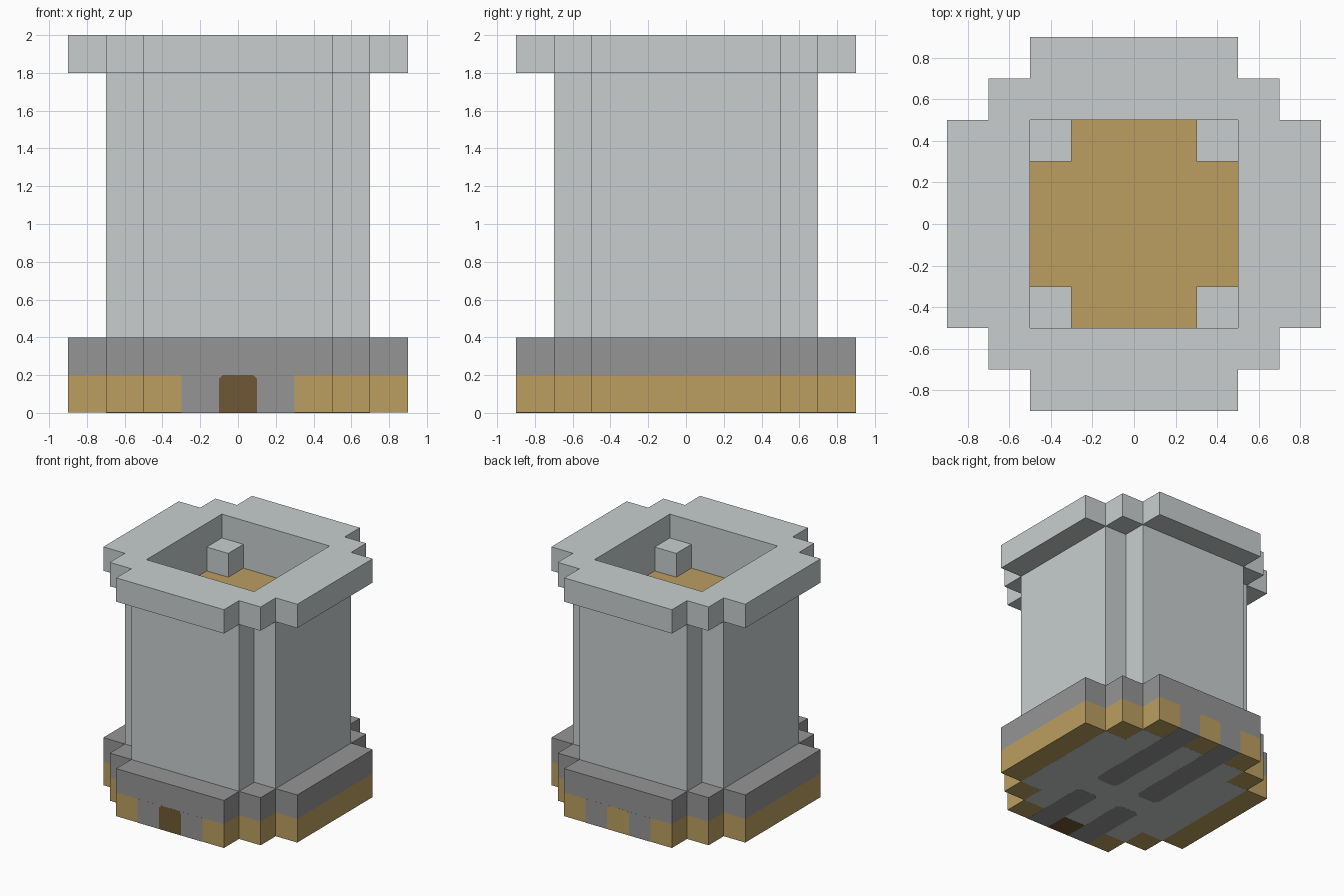
import bpy
import bmesh
from math import pi
from mathutils import Matrix

old = bpy.data.objects.get("Cube")
if old:
    bpy.data.objects.remove(old, do_unlink=True)


def material(name, rgb):
    mat = bpy.data.materials.new(name)
    mat.use_nodes = True
    linear = [((c / 255 + 0.055) / 1.055) ** 2.4 for c in rgb]
    mat.diffuse_color = (*linear, 1)
    mat.node_tree.nodes["Principled BSDF"].inputs["Base Color"].default_value = (*linear, 1)
    return mat


PALE = material("pale_stone", (200, 206, 207))
GREY = material("mid_grey_stone", (149, 149, 149))
TAN = material("tan_earth", (187, 159, 97))
DARK = material("dark_wood", (112, 89, 54))


def rect(x0, x1, y0, y1):
    return [(x0, y0), (x1, y0), (x1, y1), (x0, y1)]


def clipped(x0, x1, y0, y1, c):
    """Rectangle whose two corners at the y1 end are clipped."""
    d = c if y1 > y0 else -c
    return [(x0, y0), (x1, y0), (x1, y1 - d), (x1 - c, y1), (x0 + c, y1), (x0, y1 - d)]


def stepped(quarter):
    """Full outline from the corner points of one quarter, by mirroring."""
    pts = quarter + [(-x, y) for x, y in reversed(quarter)]
    return pts + [(-x, -y) for x, y in pts]


def prism(name, outline, z0, z1, mat, hole=None, turn=None):
    """Extrude an outline, optionally with a hole through it."""
    bm = bmesh.new()
    edges = []
    for loop in [outline] + ([hole] if hole else []):
        vs = [bm.verts.new((x, y, z0)) for x, y in loop]
        edges += [bm.edges.new((vs[i - 1], vs[i])) for i in range(len(vs))]
    if hole:
        bmesh.ops.triangle_fill(bm, edges=edges, use_beauty=True)
    else:
        bm.faces.new(vs)
    res = bmesh.ops.extrude_face_region(bm, geom=bm.faces[:], use_keep_orig=True)
    top = [g for g in res["geom"] if isinstance(g, bmesh.types.BMVert)]
    bmesh.ops.translate(bm, verts=top, vec=(0, 0, z1 - z0))
    bmesh.ops.recalc_face_normals(bm, faces=bm.faces[:])
    if turn:
        bm.transform(turn)
    mesh = bpy.data.meshes.new(name)
    bm.to_mesh(mesh)
    bm.free()
    mesh.materials.append(mat)
    obj = bpy.data.objects.new(name, mesh)
    bpy.context.collection.objects.link(obj)


WIDE = stepped([(0.9, 0.5), (0.7, 0.5), (0.7, 0.7), (0.5, 0.7), (0.5, 0.9)])
NARROW = stepped([(0.7, 0.5), (0.5, 0.5), (0.5, 0.7)])
OPENING = rect(-0.5, 0.5, -0.5, 0.5)
T = 0.0005  # paint plate step

# Base courses and crown
prism("lower_base", WIDE, 2 * T, 0.2, TAN)
prism("upper_base", WIDE, 0.2, 0.4, GREY)
prism("crown_ring", WIDE, 1.8, 2.0, PALE, hole=OPENING)

# Column of four wall slabs that meet at their corners
for side, angle in (("left", 0), ("back", pi / 2), ("right", pi), ("front", -pi / 2)):
    prism(side + "_column_wall", rect(0.5, 0.7, -0.5, 0.5), 0.4, 1.8, PALE,
          turn=Matrix.Rotation(angle, 4, 'Z'))

# Sunken floor and corner blocks in the opening
prism("sunken_floor", OPENING, 1.5, 1.6, TAN)
for sx in (-1, 1):
    for sy in (-1, 1):
        prism("corner_block", rect(sx * 0.3, sx * 0.5, sy * 0.3, sy * 0.5), 1.6, 1.8, PALE)

# Underside panel, strips and door sill
prism("underside_panel", NARROW, T, 2 * T, PALE)
for x in (-0.3, 0.1):
    prism("front_underside_strip", clipped(x, x + 0.2, -0.9, -0.3, 0.03), 0, 2 * T, GREY)
    prism("back_underside_strip", clipped(x, x + 0.2, 0.9, -0.1, 0.03), 0, 2 * T, GREY)
prism("door_sill", rect(-0.1, 0.1, -0.9, -0.7), 0, 2 * T, DARK)

# Wall paint: a grey surround with a clipped centre, on the front and back
upright = Matrix.Rotation(pi / 2, 4, 'X')
for side, angle, mat in (("front_door", 0, DARK), ("back_panel", pi, TAN)):
    turn = Matrix.Rotation(angle, 4, 'Z') @ upright
    prism(side + "_surround", rect(-0.3, 0.3, 0, 0.2), 0.897, 0.9 + T, GREY, turn=turn)
    prism(side, clipped(-0.1, 0.1, 0, 0.2, 0.02), 0.897, 0.9 + 2 * T, mat, turn=turn)
